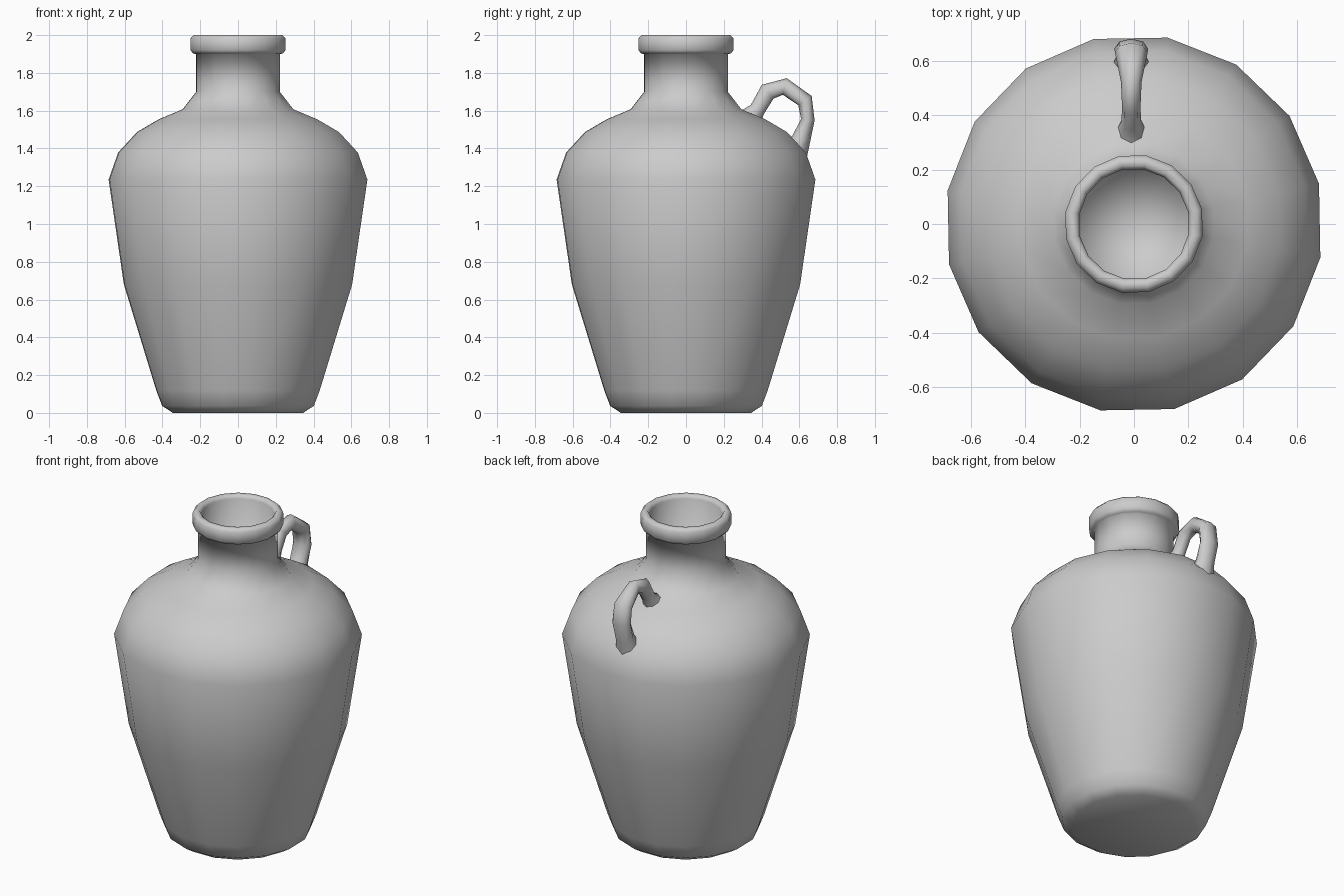
import bpy, math
from mathutils import Vector

if "Cube" in bpy.data.objects:
    bpy.data.objects.remove(bpy.data.objects["Cube"])


def make_object(name, rings, cap_start=None, cap_end=None):
    """Skin a list of equal-sized vertex rings; caps are optional centre points."""
    n = len(rings[0])
    verts = [v for ring in rings for v in ring]
    faces = []
    for i in range(len(rings) - 1):
        for j in range(n):
            k = (j + 1) % n
            faces.append((i * n + j, i * n + k, (i + 1) * n + k, (i + 1) * n + j))
    last = (len(rings) - 1) * n
    if cap_start:
        c = len(verts)
        verts.append(cap_start)
        faces += [(c, (j + 1) % n, j) for j in range(n)]
    if cap_end:
        c = len(verts)
        verts.append(cap_end)
        faces += [(c, last + j, last + (j + 1) % n) for j in range(n)]
    mesh = bpy.data.meshes.new(name)
    mesh.from_pydata(verts, [], faces)
    mesh.update()
    for p in mesh.polygons:
        p.use_smooth = True
    obj = bpy.data.objects.new(name, mesh)
    bpy.context.collection.objects.link(obj)
    return obj


# Jar body: 16-sided lathe from foot to rim and down inside the neck
SIDES = 16
OFFSET = math.radians(12.3)
profile = [
    (0.35, 0.0), (0.408, 0.037), (0.44, 0.12), (0.614, 0.68), (0.696, 1.235),
    (0.645, 1.378), (0.543, 1.487), (0.425, 1.555), (0.298, 1.607),
    (0.225, 1.70), (0.225, 1.90),
    (0.24, 1.902), (0.256, 1.92), (0.256, 1.983), (0.24, 2.0),
    (0.216, 2.0), (0.204, 1.98), (0.204, 1.60),
]
rings = []
for r, z in profile:
    rings.append([(r * math.cos(OFFSET + 2 * math.pi * j / SIDES),
                   r * math.sin(OFFSET + 2 * math.pi * j / SIDES), z)
                  for j in range(SIDES)])
make_object("jar_body", rings, (0, 0, 0), (0, 0, 1.58))

# Loop handle on the back shoulder: (y, z, half thickness, half width)
path = [
    (0.335, 1.555, 0.065, 0.060), (0.378, 1.607, 0.042, 0.036),
    (0.432, 1.700, 0.048, 0.034), (0.523, 1.728, 0.045, 0.038),
    (0.630, 1.653, 0.043, 0.060), (0.645, 1.552, 0.036, 0.062),
    (0.610, 1.450, 0.050, 0.056), (0.575, 1.375, 0.070, 0.075),
]
HX = -0.01
HN = 8
rings = []
for i, (y, z, t, w) in enumerate(path):
    a = path[max(i - 1, 0)]
    b = path[min(i + 1, len(path) - 1)]
    d = Vector((b[0] - a[0], b[1] - a[1])).normalized()
    ny, nz = -d.y, d.x
    ring = []
    for j in range(HN):
        ang = 2 * math.pi * j / HN
        s = t * math.cos(ang)
        ring.append((HX + w * math.sin(ang), y + ny * s, z + nz * s))
    rings.append(ring)
handle = make_object("handle", rings)
